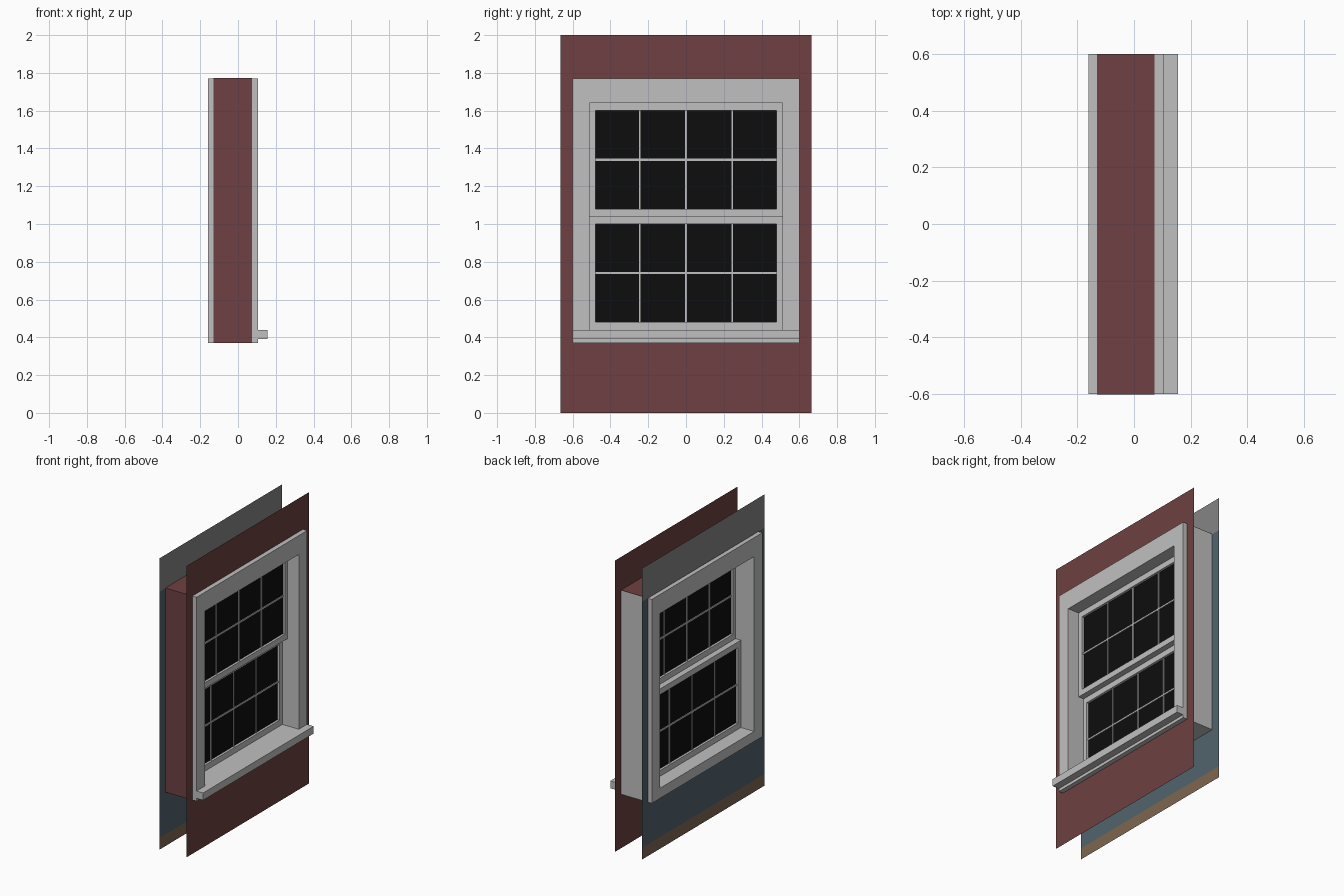
import bpy, bmesh

if "Cube" in bpy.data.objects:
    bpy.data.objects.remove(bpy.data.objects["Cube"])


def material(name, rgb):
    m = bpy.data.materials.new(name)
    m.diffuse_color = (*rgb, 1)
    m.use_nodes = True
    m.node_tree.nodes["Principled BSDF"].inputs["Base Color"].default_value = m.diffuse_color
    return m


TRIM = material("trim_pale_grey", (0.53, 0.53, 0.53))
BRICK = material("brick_red", (0.156, 0.051, 0.054))
BLUE = material("wall_blue", (0.084, 0.127, 0.152))
GREY = material("wall_grey", (0.23, 0.235, 0.23))
TAN = material("skirting_tan", (0.205, 0.136, 0.08))
GLASS = material("glass_black", (0.004, 0.004, 0.004))


def finish(name, bm, *mats):
    me = bpy.data.meshes.new(name)
    bm.to_mesh(me)
    bm.free()
    for m in mats:
        me.materials.append(m)
    ob = bpy.data.objects.new(name, me)
    bpy.context.collection.objects.link(ob)
    return ob


def box(name, x, y, z, mat):
    """Box from (min, max) ranges."""
    bm = bmesh.new()
    bmesh.ops.create_cube(bm, size=1)
    for v in bm.verts:
        v.co = [(a + b) / 2 + c * (b - a) for (a, b), c in zip((x, y, z), v.co)]
    return finish(name, bm, mat)


def frame(name, x, half_out, z_out, half_in, z_in, mat):
    """Rectangular ring in the yz plane, extruded along x."""
    bm = bmesh.new()

    def loop(px, h, z):
        return [bm.verts.new((px, sy * h, z[k]))
                for sy, k in ((-1, 0), (1, 0), (1, 1), (-1, 1))]

    rings = [loop(x[0], half_out, z_out), loop(x[1], half_out, z_out),
             loop(x[1], half_in, z_in), loop(x[0], half_in, z_in)]
    for r in range(4):
        a, b = rings[r], rings[(r + 1) % 4]
        for i in range(4):
            j = (i + 1) % 4
            bm.faces.new((a[i], a[j], b[j], b[i]))
    bmesh.ops.recalc_face_normals(bm, faces=bm.faces)
    return finish(name, bm, mat)


def wall(name, x, outward, mats, pick):
    """Single-sided wall sheet with a window hole; pick(z) gives the colour slot."""
    bm = bmesh.new()
    ys = (-0.665, -0.6, 0.6, 0.665)
    zs = (0, 0.08, 0.37, 1.77, 2)
    grid = [[bm.verts.new((x, y, z)) for z in zs] for y in ys]
    for i in range(3):
        for k in range(4):
            if i == 1 and k == 2:
                continue
            f = bm.faces.new((grid[i][k], grid[i + 1][k],
                              grid[i + 1][k + 1], grid[i][k + 1]))
            f.material_index = pick((zs[k] + zs[k + 1]) / 2)
            if outward < 0:
                f.normal_flip()
    return finish(name, bm, *mats)


# Outer brick sheet and inner painted sheet
X_OUT, X_IN = 0.073, -0.13
wall("outer_wall", X_OUT, 1, [BRICK], lambda z: 0)
wall("inner_wall", X_IN, -1, [TAN, BLUE, GREY],
     lambda z: 0 if z < 0.08 else 1 if z < 1.77 else 2)

# Window casing through both walls, with brick lining on top and one side
frame("window_casing", (-0.16, 0.105), 0.6, (0.37, 1.77), 0.51, (0.44, 1.64), TRIM)
box("lining_top", (X_IN, X_OUT), (-0.6, 0.6), (1.77, 1.772), BRICK)
box("lining_side", (X_IN, X_OUT), (-0.602, -0.6), (0.37, 1.772), BRICK)
box("outer_sill", (0.105, 0.155), (-0.6, 0.6), (0.39, 0.44), TRIM)

# Two sliding sashes: the upper sits further out than the lower
for label, xc, z0 in (("upper", 0.0, 1.04), ("lower", -0.04, 0.44)):
    z1 = z0 + 0.6
    frame(f"{label}_sash", (xc - 0.02, xc + 0.02), 0.51, (z0, z1),
          0.48, (z0 + 0.04, z1 - 0.04), TRIM)
    box(f"{label}_glass", (xc - 0.004, xc + 0.004), (-0.48, 0.48),
        (z0 + 0.04, z1 - 0.04), GLASS)
    # Glazing bars
    bar = (xc - 0.01, xc + 0.01)
    box(f"{label}_cross_bar", bar, (-0.48, 0.48), (z0 + 0.294, z0 + 0.306), TRIM)
    for i in (-1, 0, 1):
        y = i * 0.245
        box(f"{label}_upright_bar_{i + 2}", bar, (y - 0.005, y + 0.005),
            (z0 + 0.04, z1 - 0.04), TRIM)
